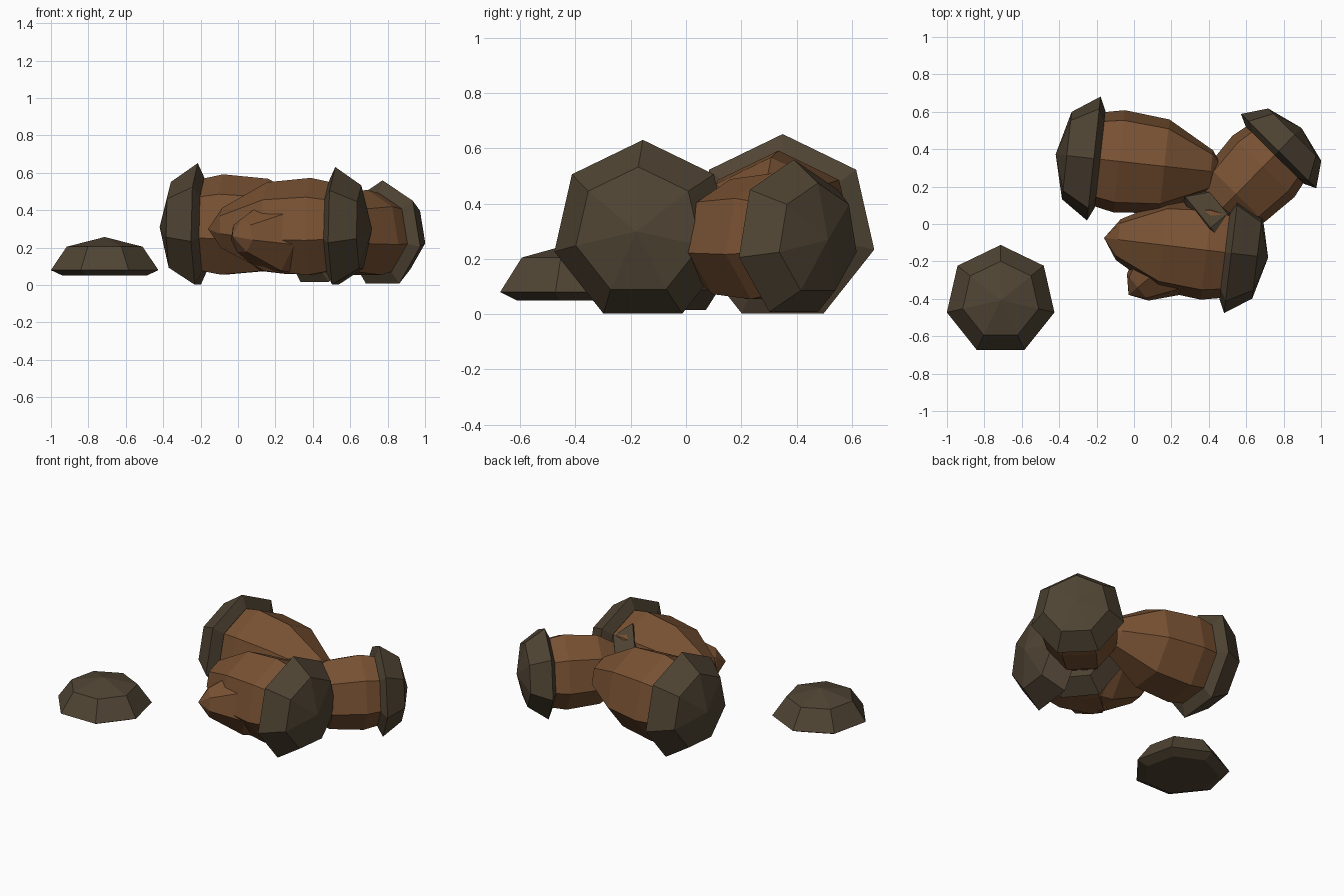
import bpy
import bmesh
import math
from mathutils import Matrix, Vector

cube = bpy.data.objects.get("Cube")
if cube:
    bpy.data.objects.remove(cube, do_unlink=True)

SIDES = 7
# (radius, height along the axis), in units of the cap rim radius
CAP = [(0.0, -0.10), (0.78, -0.10), (1.0, 0.0), (0.705, 0.424), (0.0, 0.60)]
NUT = [(0.0, -2.07), (0.34, -1.84), (0.755, -1.11), (0.825, -0.40), (0.74, 0.0), (0.0, 0.0)]


def make_material(name, color):
    mat = bpy.data.materials.new(name)
    mat.use_nodes = True
    mat.diffuse_color = color
    mat.node_tree.nodes["Principled BSDF"].inputs["Base Color"].default_value = color
    return mat


def lathe(name, profile, mat, matrix):
    """Turn a closed profile around z into a seven-sided solid."""
    bm = bmesh.new()
    rings = []
    for r, h in profile:
        if r == 0:
            rings.append([bm.verts.new((0, 0, h))] * SIDES)
        else:
            angles = [math.pi / 2 + math.tau * i / SIDES for i in range(SIDES)]
            rings.append([bm.verts.new((r * math.cos(a), r * math.sin(a), h)) for a in angles])
    for low, high in zip(rings, rings[1:]):
        for i in range(SIDES):
            j = (i + 1) % SIDES
            corners = [low[i], low[j], high[j], high[i]]
            bm.faces.new(list(dict.fromkeys(corners)))
    bmesh.ops.transform(bm, matrix=matrix, verts=bm.verts)
    bmesh.ops.recalc_face_normals(bm, faces=bm.faces)
    mesh = bpy.data.meshes.new(name)
    bm.to_mesh(mesh)
    bm.free()
    mesh.materials.append(mat)
    obj = bpy.data.objects.new(name, mesh)
    bpy.context.collection.objects.link(obj)
    return obj


def lying(center, outward, radius):
    """Lay the axis along a horizontal direction with one corner pointing up."""
    z = Vector((*outward, 0)).normalized()
    y = Vector((0, 0, 1))
    x = y.cross(z)
    turn = Matrix((x, y, z)).transposed().to_4x4()
    return Matrix.Translation(center) @ turn @ Matrix.Scale(radius, 4)


nut_mat = make_material("nut brown", (0.188, 0.083, 0.033, 1))
cap_mat = make_material("dark cap brown", (0.080, 0.058, 0.034, 1))

# Whole acorns: rim centre, direction the cap faces, rim radius
acorns = {
    "back": ((-0.215, 0.35, 0.31), (-1, 0.11), 0.342),
    "front": ((0.52, -0.156, 0.30), (1, -0.12), 0.331),
    "left": ((0.773, 0.39, 0.27), (0.70, 0.71), 0.290),
    "middle": ((0.41, -0.02, 0.262), (0.774, 0.633), 0.274),
}
for label, (center, outward, radius) in acorns.items():
    place = lying(center, outward, radius)
    lathe(label + "_acorn_nut", NUT, nut_mat, place)
    lathe(label + "_acorn_cap", CAP, cap_mat, place)

# Loose cap resting beside the pile
lathe("loose_cap", CAP, cap_mat,
      Matrix.Translation((-0.713, -0.407, 0.08)) @ Matrix.Scale(0.295, 4))
